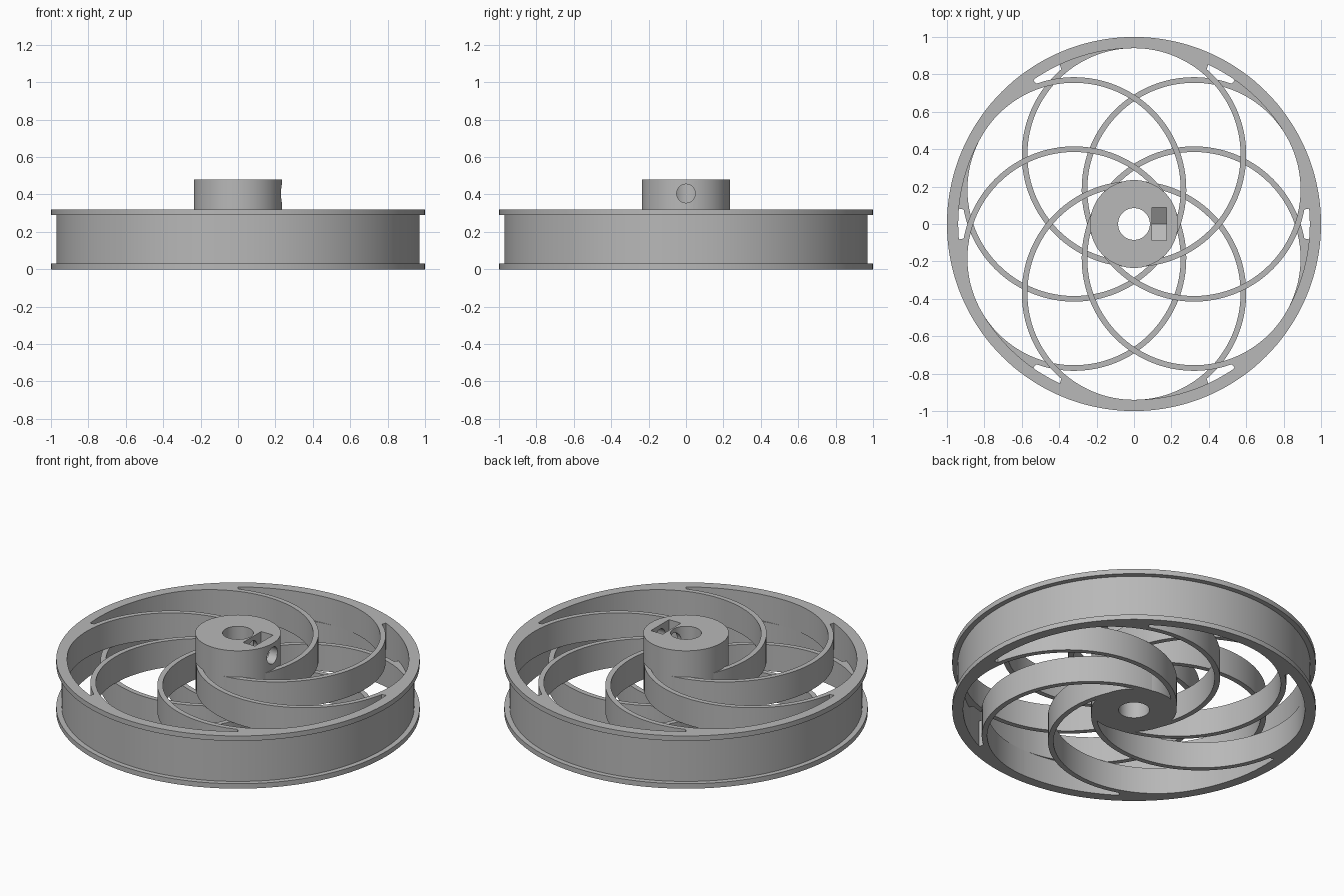
import bpy, bmesh, math
from mathutils import Vector

if "Cube" in bpy.data.objects:
    bpy.data.objects.remove(bpy.data.objects["Cube"], do_unlink=True)

GREY = (0.48, 0.48, 0.48, 1)
grey = bpy.data.materials.new("plain grey")
grey.use_nodes = True
grey.diffuse_color = GREY
grey.node_tree.nodes["Principled BSDF"].inputs["Base Color"].default_value = GREY

HEIGHT, MID = 0.32, 0.16
RIM_IN, GROOVE, FLANGE = 0.94, 0.97, 0.03
OFFSET, ARC_OUT, ARC_IN = 0.37, 0.60, 0.57
HUB_R, HUB_TOP, BORE = 0.235, 0.48, 0.085
SCREW_Z = 0.405


def finish(bm, name):
    bmesh.ops.recalc_face_normals(bm, faces=bm.faces)
    mesh = bpy.data.meshes.new(name)
    bm.to_mesh(mesh)
    bm.free()
    mesh.materials.append(grey)
    obj = bpy.data.objects.new(name, mesh)
    bpy.context.collection.objects.link(obj)
    return obj


def smooth(obj):
    bpy.ops.object.select_all(action='DESELECT')
    obj.select_set(True)
    bpy.context.view_layer.objects.active = obj
    bpy.ops.object.shade_smooth_by_angle(angle=math.radians(30))


def lathe(name, profile, steps):
    """Turn a closed (radius, z) profile about the z axis."""
    bm = bmesh.new()
    rings = []
    for i in range(steps):
        a = math.tau * i / steps
        rings.append([bm.verts.new((r * math.cos(a), r * math.sin(a), z)) for r, z in profile])
    n = len(profile)
    for i in range(steps):
        p, q = rings[i], rings[(i + 1) % steps]
        for k in range(n):
            m = (k + 1) % n
            bm.faces.new((p[k], q[k], q[m], p[m]))
    return finish(bm, name)


def prism_x(name, outline, x0, x1):
    """Extrude a (y, z) outline along x."""
    bm = bmesh.new()
    face = bm.faces.new([bm.verts.new((x0, y, z)) for y, z in outline])
    moved = bmesh.ops.extrude_face_region(bm, geom=[face])["geom"]
    bmesh.ops.translate(bm, vec=(x1 - x0, 0, 0),
                        verts=[g for g in moved if isinstance(g, bmesh.types.BMVert)])
    return finish(bm, name)


def spoke(name, theta, turn, z0, z1):
    """Half-circle blade from the rim to the hub, its root filled out to the rim."""
    centre = Vector((math.cos(theta), math.sin(theta))) * OFFSET
    root = [40 * i / 14 for i in range(15)]
    blade = [40.3 + 139.7 * i / 48 for i in range(49)]
    bm = bmesh.new()
    rows = []
    for t in root + blade:
        a = theta + turn * math.radians(t)
        d = Vector((math.cos(a), math.sin(a)))
        inner, outer = centre + d * ARC_IN, centre + d * ARC_OUT
        if t <= 40:
            outer = outer.normalized() * (RIM_IN + 0.012)
        rows.append([bm.verts.new((p.x, p.y, z)) for p, z in
                     ((inner, z0), (outer, z0), (outer, z1), (inner, z1))])
    for p, q in zip(rows, rows[1:]):
        for k in range(4):
            m = (k + 1) % 4
            bm.faces.new((p[k], q[k], q[m], p[m]))
    bm.faces.new(rows[0])
    bm.faces.new(rows[-1])
    smooth(finish(bm, name))


# Grooved rim with two flanges
smooth(lathe("rim", [(RIM_IN, 0), (1, 0), (1, FLANGE), (GROOVE, FLANGE),
                     (GROOVE, HEIGHT - FLANGE), (1, HEIGHT - FLANGE),
                     (1, HEIGHT), (RIM_IN, HEIGHT)], 144))

# Two layers of six spokes, swirling in opposite directions
for i in range(6):
    angle = math.radians(30 + 60 * i)
    spoke(f"upper_spoke_{i + 1}", angle, -1, MID, HEIGHT)
    spoke(f"lower_spoke_{i + 1}", angle, 1, 0, MID)

# Hub with bore
hub = lathe("hub", [(BORE, 0), (HUB_R, 0), (HUB_R, HUB_TOP), (BORE, HUB_TOP)], 72)

# Set screw hole and nut pocket with a pointed floor
hole = [(0.05 * math.cos(math.tau * i / 32), SCREW_Z + 0.05 * math.sin(math.tau * i / 32))
        for i in range(32)]
half = 0.087
pocket = [(-half, HUB_TOP + 0.1), (-half, SCREW_Z - half * 0.577),
          (0, SCREW_Z - half * 1.155), (half, SCREW_Z - half * 0.577), (half, HUB_TOP + 0.1)]
cutters = [prism_x("screw_hole_cutter", hole, 0.02, 0.3),
           prism_x("nut_pocket_cutter", pocket, 0.095, 0.175)]
bpy.ops.object.select_all(action='DESELECT')
bpy.context.view_layer.objects.active = hub
for cutter in cutters:
    cutter.hide_render = True
    mod = hub.modifiers.new(cutter.name, 'BOOLEAN')
    mod.operation = 'DIFFERENCE'
    mod.solver = 'EXACT'
    mod.object = cutter
    bpy.ops.object.modifier_apply(modifier=mod.name)
    bpy.data.objects.remove(cutter, do_unlink=True)
smooth(hub)
